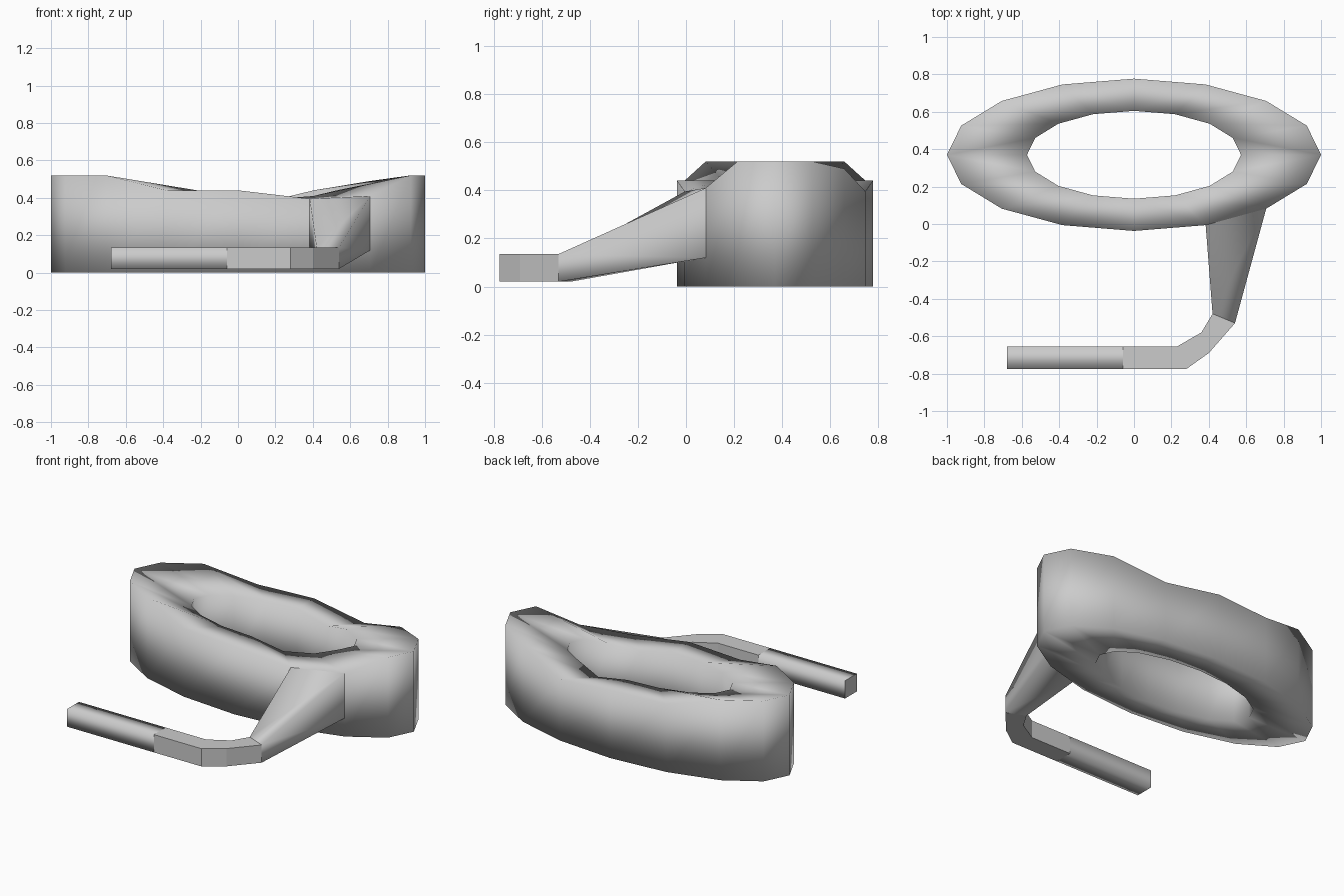
import bpy, bmesh, math

cube = bpy.data.objects.get("Cube")
if cube:
    bpy.data.objects.remove(cube, do_unlink=True)

COLOR = (0.6, 0.6, 0.6, 1)
grey = bpy.data.materials.new("light grey")
grey.use_nodes = True
grey.diffuse_color = COLOR
grey.node_tree.nodes["Principled BSDF"].inputs["Base Color"].default_value = COLOR


def finish(name, bm, smooth):
    bmesh.ops.recalc_face_normals(bm, faces=bm.faces)
    for f in bm.faces:
        f.smooth = smooth and len(f.verts) > 2
    mesh = bpy.data.meshes.new(name)
    bm.to_mesh(mesh)
    bm.free()
    mesh.materials.append(grey)
    obj = bpy.data.objects.new(name, mesh)
    bpy.context.collection.objects.link(obj)
    return obj


def loft(name, sections, smooth):
    """Skin a chain of four-cornered sections; cap both ends flat."""
    bm = bmesh.new()
    rings = [[bm.verts.new(p) for p in s] for s in sections]
    for a, b in zip(rings, rings[1:]):
        for k in range(4):
            n = (k + 1) % 4
            bm.faces.new((a[k], a[n], b[n], b[k]))
    caps = [bm.faces.new(rings[0]), bm.faces.new(rings[-1])]
    edges = {e for f in caps for e in f.edges}
    bmesh.ops.split_edges(bm, edges=list(edges))
    return finish(name, bm, smooth)


def section(outer, inner, low, high):
    return [(*outer, low), (*outer, high), (*inner, high), (*inner, low)]


# Oval ring with a wavy rim that dips towards the hole
SIDES, CENTRE_Y, HOLE_RIM = 16, 0.37, 0.44
heights = [.52, .52, .49, .395, .44, .44, .52, .52,
           .52, .52, .52, .44, .44, .395, .41, .52]
bm = bmesh.new()
loops = []
for i, top in enumerate(heights):
    a = math.tau * i / SIDES
    c, s = math.cos(a), math.sin(a)
    ox, oy = c, CENTRE_Y + 0.407 * s
    ix, iy = 0.572 * c, CENTRE_Y + 0.235 * s
    loops.append([bm.verts.new(p) for p in (
        (ox, oy, 0), (ox, oy, top), (ix, iy, min(top, HOLE_RIM)), (ix, iy, 0))])
for i, a in enumerate(loops):
    b = loops[(i + 1) % SIDES]
    for k in (0, 2, 3):
        n = (k + 1) % 4
        bm.faces.new((a[k], a[n], b[n], b[k]))
    # The twisted rim is split from the outer end towards the hole's middle
    if abs(a[1].co.x) > abs(b[1].co.x):
        rim = ((a[1], a[2], b[2]), (a[1], b[2], b[1]))
    else:
        rim = ((a[1], a[2], b[1]), (a[2], b[2], b[1]))
    for tri in rim:
        bm.faces.new(tri)
finish("oval_ring", bm, True)

# Tapering neck from the ring wall down to the arm
LOW, HIGH = 0.02, 0.135
root = [(0.707, 0.083, 0.12), (0.707, 0.083, 0.41),
        (0.383, -0.005, 0.395), (0.383, -0.005, 0.105)]
bend = [((0.54, -0.53), (0.42, -0.48)),
        ((0.40, -0.69), (0.36, -0.58)),
        ((0.28, -0.775), (0.23, -0.655)),
        ((-0.06, -0.775), (-0.06, -0.655))]
loft("tapered_neck", [root, section(*bend[0], LOW, HIGH)], True)

# Flat-faced bend
loft("arm_bend", [section(o, i, LOW, HIGH) for o, i in bend], False)

# Straight rod at the end of the arm
tip = ((-0.68, -0.775), (-0.68, -0.655))
loft("arm_rod", [section(*bend[-1], LOW, HIGH), section(*tip, LOW, HIGH)], True)
